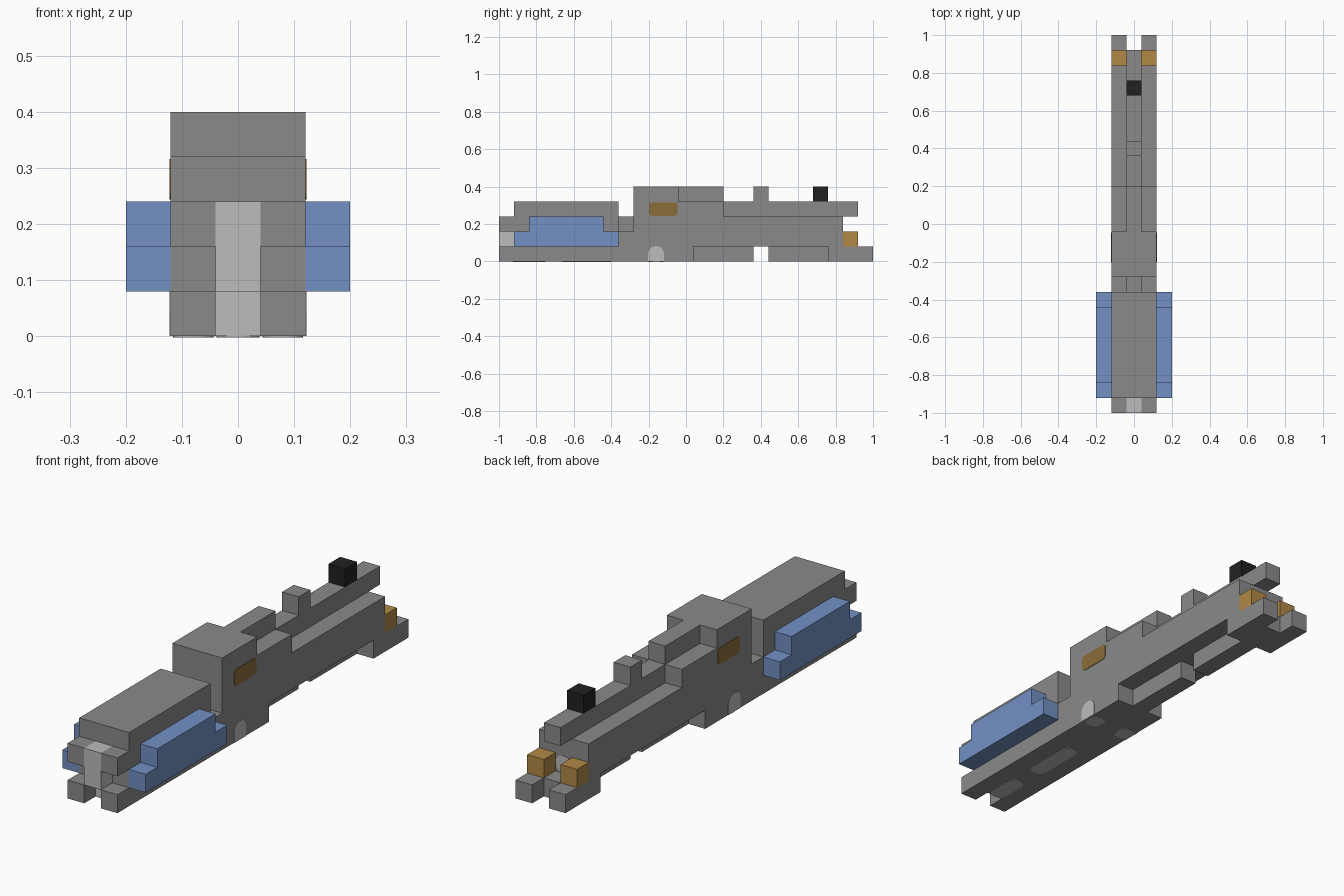
import bpy, bmesh, math
from mathutils import Vector

cube = bpy.data.objects.get("Cube")
if cube:
    bpy.data.objects.remove(cube, do_unlink=True)

U = 0.08  # grid unit


def material(name, rgb):
    lin = [((c / 255 + 0.055) / 1.055) ** 2.4 for c in rgb]
    m = bpy.data.materials.new(name)
    m.use_nodes = True
    m.diffuse_color = (*lin, 1)
    m.node_tree.nodes["Principled BSDF"].inputs["Base Color"].default_value = (*lin, 1)
    return m


grey = material("hull grey", (138, 138, 138))
light = material("light grey", (188, 188, 188))
blue = material("pod blue", (114, 144, 196))
orange = material("engine orange", (178, 137, 70))
brown = material("panel brown", (138, 108, 58))
black = material("black", (33, 33, 33))


def prism(name, mat, points, offset):
    """Extrude a closed outline by an offset."""
    bm = bmesh.new()
    face = bm.faces.new([bm.verts.new(p) for p in points])
    ext = bmesh.ops.extrude_face_region(bm, geom=[face], use_keep_orig=True)
    moved = [v for v in ext["geom"] if isinstance(v, bmesh.types.BMVert)]
    bmesh.ops.translate(bm, verts=moved, vec=offset)
    bmesh.ops.recalc_face_normals(bm, faces=bm.faces)
    mesh = bpy.data.meshes.new(name)
    bm.to_mesh(mesh)
    bm.free()
    mesh.materials.append(mat)
    obj = bpy.data.objects.new(name, mesh)
    bpy.context.collection.objects.link(obj)
    return obj


def profile(name, mat, x0, x1, outline):
    """Side outline in grid units (along, up), extruded across."""
    pts = [(x0 * U, y * U - 1, z * U) for y, z in outline]
    return prism(name, mat, pts, Vector(((x1 - x0) * U, 0, 0)))


def box(name, mat, x0, x1, y0, y1, z0, z1):
    return profile(name, mat, x0, x1, [(y0, z0), (y1, z0), (y1, z1), (y0, z1)])


def rounded(cu, cv, hu, hv, r, low=None):
    """Rounded rectangle outline, optionally cut flat at its low side."""
    out = []
    for k, (su, sv) in enumerate([(1, 1), (-1, 1), (-1, -1), (1, -1)]):
        for i in range(6):
            a = math.pi / 2 * (k + i / 5)
            u = cu + su * (hu - r) + r * math.cos(a)
            v = cv + sv * (hv - r) + r * math.sin(a)
            if low is not None:
                v = max(v, low)
            p = (round(u, 5), round(v, 5))
            if p not in out:
                out.append(p)
    if low is not None:  # keep only the two corners on the flat side
        flat = [p for p in out if p[1] == low]
        ends = (min(flat), max(flat))
        out = [p for p in out if p[1] > low or p in ends]
    return out


# Central spine with turret ridge, tail overhang and belly keel
profile("central_spine", grey, -0.5, 0.5, [
    (1, 0), (17, 0), (17, 1), (18, 1), (18, 0), (24, 0), (24, 1), (23, 1),
    (23, 3), (24, 3), (24, 4), (18, 4), (18, 5), (17, 5), (17, 4), (15, 4),
    (15, 5), (9, 5), (9, 3), (8, 3), (8, 4), (1, 4)])

# Nose insert and tail beacon
box("nose_insert", light, -0.5, 0.5, 0, 1, 1, 3)
box("nose_lower_plate", light, -0.5, 0.5, 0.97, 1.02, 0, 1)
box("tail_beacon", black, -0.5, 0.5, 21, 22, 4, 5)

side_outline = [
    (0, 0), (13, 0), (13, 1), (22, 1), (22, 0), (25, 0), (25, 1), (23, 1),
    (23, 3), (15, 3), (15, 4), (12, 4), (12, 5), (9, 5), (9, 2), (8, 2),
    (8, 4), (1, 4), (1, 3), (0, 3), (0, 2), (1, 2), (1, 1), (0, 1)]
pod_outline = [(1, 1), (8, 1), (8, 2), (7, 2), (7, 3), (2, 3), (2, 2), (1, 2)]

T = 0.005  # plate thickness
for side, s in (("left", 1), ("right", -1)):
    # Hull halves, side pods and engines
    profile(side + "_hull", grey, 0.5 * s, 1.5 * s, side_outline)
    profile(side + "_pod", blue, 1.5 * s, 2.5 * s, pod_outline)
    box(side + "_engine", orange, 0.5 * s, 1.5 * s, 23, 24, 1, 2)

    # Painted side panel and small port
    x = s * 0.117
    panel = rounded(-0.122, 0.28, 0.076, 0.036, 0.016)
    prism(side + "_panel", brown, [(x, u, v) for u, v in panel], Vector((s * T, 0, 0)))
    port = rounded(-0.16, 0.02, 0.042, 0.062, 0.04, low=0)
    prism(side + "_port", light, [(x, u, v) for u, v in port], Vector((s * T, 0, 0)))

    # Underside continuation of the port
    under = rounded(-0.16, 0.08, 0.04, 0.036, 0.03)
    prism(side + "_belly_port", light, [(s * v, u, -0.002) for u, v in under],
          Vector((0, 0, T)))

# Long belly ports
for name, y, half in (("front", -0.84, 0.085), ("middle", -0.53, 0.13)):
    oval = rounded(0, y, 0.038, half, 0.036)
    prism(name + "_belly_port", light, [(u, v, -0.002) for u, v in oval], Vector((0, 0, T)))

# Tail port between the engines
tail = rounded(0, 0.12, 0.036, 0.036, 0.03)
prism("tail_port", light, [(u, 0.837, v) for u, v in tail], Vector((0, T, 0)))
